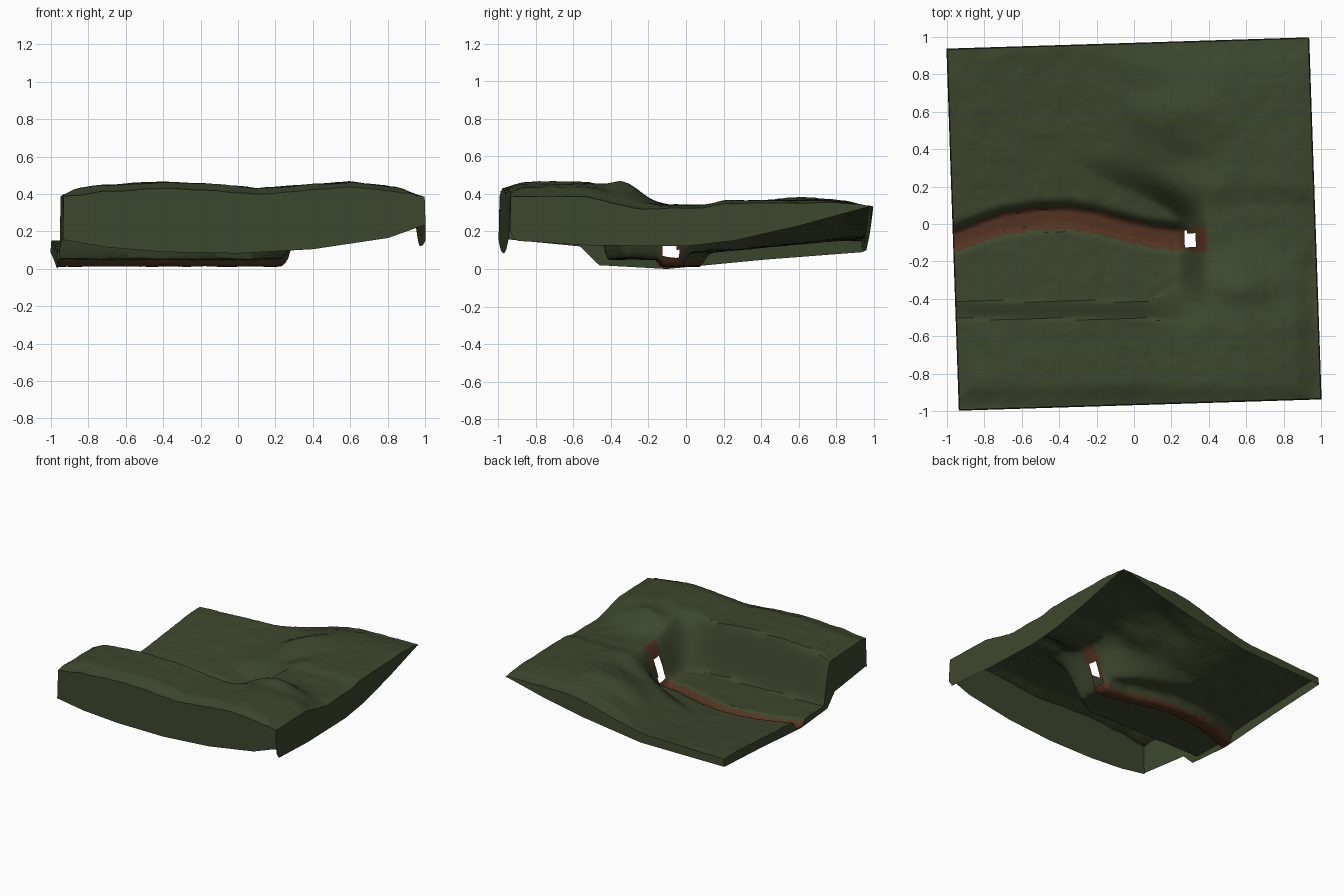
import bpy, bmesh, math
from mathutils import Vector, noise

if "Cube" in bpy.data.objects:
    bpy.data.objects.remove(bpy.data.objects["Cube"])

N = 130  # grid cells per side


def material(name, rgb):
    m = bpy.data.materials.new(name)
    m.diffuse_color = (*rgb, 1)
    m.use_nodes = True
    m.node_tree.nodes["Principled BSDF"].inputs["Base Color"].default_value = m.diffuse_color
    return m


grass = material("grass green", (0.046, 0.063, 0.026))
earth = material("stream brown", (0.088, 0.033, 0.015))


def step(a, b, t):
    t = min(1, max(0, (t - a) / (b - a)))
    return t * t * (3 - 2 * t)


def mix(a, b, t):
    return a + (b - a) * t


def curve(points, t):
    """Piecewise linear profile lookup."""
    if t <= points[0][0]:
        return points[0][1]
    for (a, p), (b, q) in zip(points, points[1:]):
        if t <= b:
            return mix(p, q, (t - a) / (b - a))
    return points[-1][1]


def hill(x, y, cx, cy, rx, ry):
    return math.exp(-((x - cx) / rx) ** 2 - ((y - cy) / ry) ** 2)


STREAM = [(-1, -.105), (-.85, -.05), (-.7, .005), (-.5, .032), (-.35, .035), (-.2, .012),
          (-.05, -.03), (.1, -.065), (.3, -.085)]
RIDGE = [(-1, .41), (-.75, .445), (-.4, .465), (-.1, .45), (.1, .43), (.3, .445), (.6, .465), (1, .42)]


def stream_dist(x, y):
    return abs(y - curve(STREAM, x))


def height(x, y):
    # low western field with a small bank beside the stream
    bank = y - curve(STREAM, x)
    low = .052 + .03 * step(.05, .11, bank)
    low += (.068 + .03 * (x + 1)) * min(1, max(0, bank - .05) / .85)
    # eastern plateau and valley head
    n = step(0, .38, y)
    mid, width = .315 - .245 * n, .085 + .36 * n
    high = .34 + .025 * step(.08, .22, y) - .015 * step(.75, .98, y)
    high += .035 * hill(x, y, .3, .62, .2, .15)
    z = mix(low, high, step(mid - width, mid + width, x))
    # knoll and hollow on the northern slope
    z += .03 * hill(x, y, .12, .57, .16, .12) - .03 * hill(x, y, .27, .32, .15, .1)
    # southern ridge with its steep side, softer in the east
    soft = step(.05, .4, x)
    z = mix(z, curve(RIDGE, x), step(-.41 + .2 * soft, -.51 - .07 * soft, y))
    z += .095 * hill(x, y, .58, -.31, .22, .12)
    # rounded outer rim
    e = max(abs(x), abs(y))
    z -= .035 * step(.84, .985, e) * step(.15, .4, z) * mix(1, .5, step(-.6, .2, y))
    # flat stream bed
    if x < .34:
        bed = (1 - step(.035, .08, stream_dist(x, y))) * (1 - step(.22, .31, x))
        z = mix(z, .013, bed)
    return z + .005 * noise.noise(Vector((x * 9, y * 9, 0))) + .003 * noise.noise(Vector((x * 30, y * 30, 3)))


def place(u, v):
    return .965 * u - .033 * v, .963 * v + .03 * u


def make(name, bm):
    me = bpy.data.meshes.new(name)
    bm.to_mesh(me)
    bm.free()
    me.materials.append(grass)
    me.materials.append(earth)
    ob = bpy.data.objects.new(name, me)
    bpy.context.collection.objects.link(ob)
    bpy.context.view_layer.objects.active = ob
    ob.select_set(True)
    bpy.ops.object.shade_smooth_by_angle(angle=math.radians(40))
    ob.select_set(False)


# Terrain sheet
bm = bmesh.new()
bmesh.ops.create_grid(bm, x_segments=N, y_segments=N, size=1)
for v in bm.verts:
    x, y = place(v.co.x, v.co.y)
    v.co = (x, y, max(.004, height(x, y)))
hole = []
for f in bm.faces:
    c = f.calc_center_median()
    d = stream_dist(c.x, c.y)
    if d < .062 and c.x < .385:
        f.material_index = 1
    # culvert opening in the valley head
    if d < .04 and .25 < c.x < .335 and .055 < c.z < .24:
        hole.append(f)
bmesh.ops.delete(bm, geom=hole, context='FACES')
make("terrain", bm)

# Skirt walls: side -> (border function, bottom profile, profile axis)
SKIRTS = {
    "front_wall": (lambda t: (t, -1), [(-.93, .155), (-.7, .115), (-.4, .09), (0, .082), (.4, .105), (.8, .165), (.98, .23)], 0),
    "right_wall": (lambda t: (1, t), [(-.93, .2), (-.9, .15), (-.5, .125), (0, .122), (.25, .15), (.6, .23), (.98, .335)], 1),
    "back_wall": (lambda t: (t, 1), [(-1, .09), (-.26, .1), (.27, .18), (.6, .25), (.93, .335)], 0),
    "left_wall": (lambda t: (-1, t), [(-.97, .16), (-.56, .12), (-.46, .02), (-.1, 0), (.42, .05), (.94, .09)], 1),
}
for name, (border, profile, axis) in SKIRTS.items():
    bm = bmesh.new()
    last = None
    for i in range(N + 1):
        x, y = place(*border(-1 + 2 * i / N))
        top = max(.004, height(x, y))
        low = min(top - .004, curve(profile, (x, y)[axis]))
        pair = [bm.verts.new((x, y, top)), bm.verts.new((x * 1.005, y * 1.005, low))]
        if last:
            order = (last[0], last[1], pair[1], pair[0])
            if name in ("back_wall", "left_wall"):
                order = order[::-1]
            f = bm.faces.new(order)
            if name == "left_wall" and stream_dist(x, y) < .062:
                f.material_index = 1
        last = pair
    make(name, bm)
